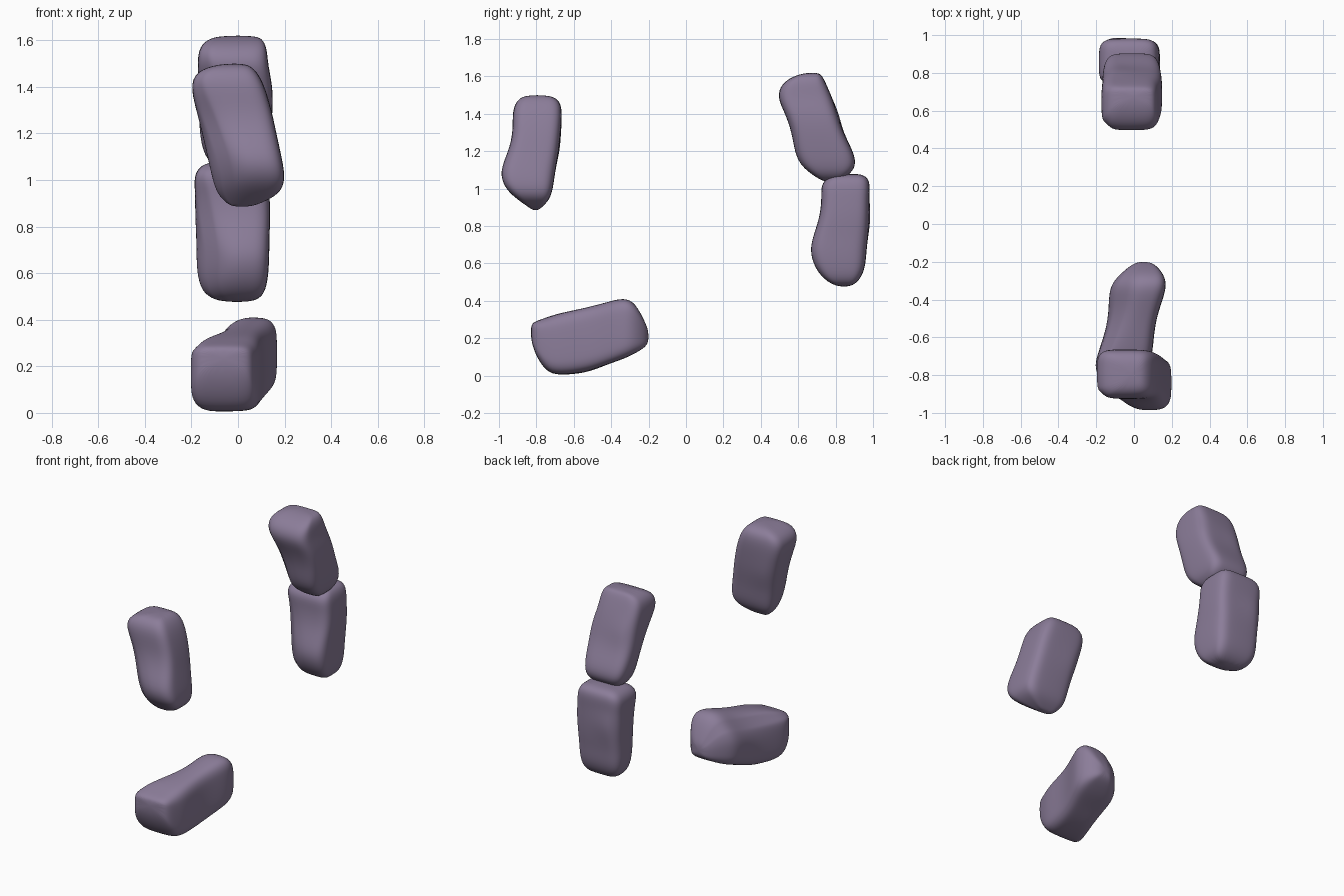
import bpy, bmesh, math
from mathutils import Vector

cube = bpy.data.objects.get("Cube")
if cube:
    bpy.data.objects.remove(cube, do_unlink=True)

# One dusty violet stone colour
stone = bpy.data.materials.new("dusty_violet_stone")
stone.use_nodes = True
stone.diffuse_color = (0.26, 0.205, 0.32, 1)
shader = next(n for n in stone.node_tree.nodes if n.type == "BSDF_PRINCIPLED")
shader.inputs["Base Color"].default_value = stone.diffuse_color
shader.inputs["Roughness"].default_value = 0.8

SIDES = 28


def soft_square(angle, power=0.45):
    """Point on a rounded square reaching from -1 to 1."""
    c, s = math.cos(angle), math.sin(angle)
    return (math.copysign(abs(c) ** power, c),
            math.copysign(abs(s) ** power, s))


def chamfer_limit(f):
    """How far the front right corner reaches, from top (f=0) to foot (f=1)."""
    if f < 0.7:
        return 1.75 - 0.65 * f / 0.7
    return 1.1 + 0.2 * (f - 0.7) / 0.3


def make_rock(name, rings, lying=False):
    """Loft sections (position, x low, x high, depth low, depth high)."""
    first, last = rings[0][0], rings[-1][0]
    bm = bmesh.new()
    loops = []
    for pos, x_low, x_high, d_low, d_high in rings:
        f = (pos - first) / (last - first)
        limit = chamfer_limit(f)
        # Small knob halfway up the rear face
        knob_height = math.exp(-((f - 0.42) / 0.08) ** 2)
        loop = []
        for i in range(SIDES):
            a, b = soft_square(math.tau * i / SIDES)
            excess = max(0, -a - b - limit) / 2
            a, b = a + excess, b + excess
            knob = 0.02 * knob_height * math.exp(-((a + 0.4) / 0.35) ** 2)
            if b > 0.6:
                b += knob / (d_high - d_low) * 2
            if lying:
                b = -b
            x = (x_low + x_high) / 2 + a * (x_high - x_low) / 2
            d = (d_low + d_high) / 2 + b * (d_high - d_low) / 2
            point = Vector((x, pos, d)) if lying else Vector((x, d, pos))
            loop.append(bm.verts.new(point))
        loops.append(loop)
    for low, high in zip(loops, loops[1:]):
        for i in range(SIDES):
            j = (i + 1) % SIDES
            bm.faces.new((low[i], low[j], high[j], high[i]))
    # Rounded ends closed with a flat cap
    bm.faces.new(loops[0])
    bm.faces.new(loops[-1])
    bmesh.ops.recalc_face_normals(bm, faces=bm.faces)
    for face in bm.faces:
        face.smooth = True
    mesh = bpy.data.meshes.new(name)
    bm.to_mesh(mesh)
    bm.free()
    mesh.materials.append(stone)
    rock = bpy.data.objects.new(name, mesh)
    bpy.context.collection.objects.link(rock)
    smooth = rock.modifiers.new("soften", "SUBSURF")
    smooth.levels = smooth.render_levels = 2
    return rock


# Upper front rock, leaning sideways
make_rock("front_upper_rock", [
    (1.5, -.06, .03, -.85, -.74),
    (1.48, -.16, .07, -.9, -.68),
    (1.42, -.21, .11, -.93, -.66),
    (1.3, -.18, .145, -.925, -.67),
    (1.2, -.155, .165, -.95, -.68),
    (1.09, -.13, .19, -1, -.7),
    (1, -.11, .205, -.97, -.71),
    (.94, -.09, .18, -.9, -.73),
    (.9, -.05, .1, -.84, -.77),
    (.885, -.02, .05, -.82, -.79),
])

# Upper back rock, leaning forward
make_rock("back_upper_rock", [
    (1.62, -.08, .08, .64, .71),
    (1.6, -.14, .11, .57, .73),
    (1.56, -.17, .125, .51, .75),
    (1.49, -.175, .13, .485, .78),
    (1.4, -.17, .15, .53, .81),
    (1.3, -.17, .15, .565, .84),
    (1.19, -.165, .14, .58, .9),
    (1.12, -.15, .13, .615, .91),
    (1.07, -.12, .11, .68, .87),
    (1.035, -.06, .06, .74, .8),
])

# Lower back rock, standing upright
make_rock("back_lower_rock", [
    (1.08, -.1, .06, .83, .92),
    (1.065, -.16, .11, .76, .97),
    (1.02, -.19, .13, .72, .985),
    (.95, -.185, .135, .725, .98),
    (.85, -.185, .14, .715, .98),
    (.75, -.18, .135, .68, .975),
    (.67, -.18, .135, .66, .965),
    (.58, -.175, .13, .685, .96),
    (.51, -.15, .115, .74, .93),
    (.475, -.08, .07, .81, .88),
])

# Lower front rock, lying on the ground
make_rock("front_lower_rock", [
    (-.83, -.14, .02, .2, .27),
    (-.81, -.19, .06, .12, .29),
    (-.75, -.21, .08, .02, .31),
    (-.68, -.19, .1, 0, .335),
    (-.53, -.14, .11, .02, .365),
    (-.42, -.135, .145, .06, .395),
    (-.33, -.13, .175, .09, .42),
    (-.27, -.08, .16, .12, .39),
    (-.22, -.02, .12, .15, .29),
    (-.2, .02, .08, .18, .24),
], lying=True)
